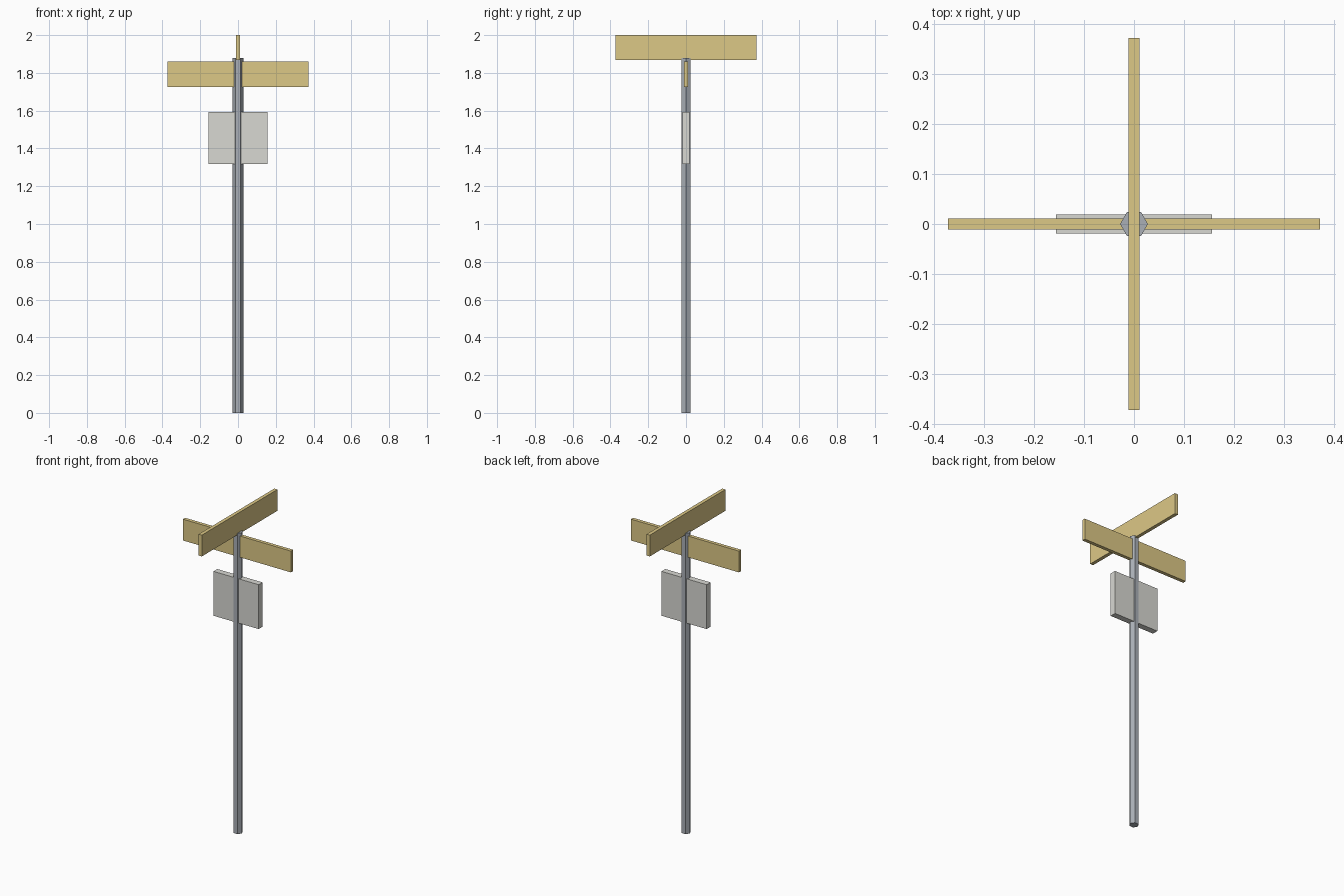
import bpy, math

if "Cube" in bpy.data.objects:
    bpy.data.objects.remove(bpy.data.objects["Cube"])


def material(name, color):
    m = bpy.data.materials.new(name)
    m.diffuse_color = color
    m.use_nodes = True
    m.node_tree.nodes["Principled BSDF"].inputs["Base Color"].default_value = m.diffuse_color
    return m


def box(name, half_x, half_y, z0, z1, mat=None):
    bpy.ops.mesh.primitive_cube_add(size=2, location=(0, 0, (z0 + z1) / 2))
    o = bpy.context.object
    o.name = name
    o.scale = (half_x, half_y, (z1 - z0) / 2)
    bpy.ops.object.transform_apply(location=False, rotation=False, scale=True)
    if mat:
        o.data.materials.append(mat)
    return o


yellow = material("blade_yellow", (0.72, 0.58, 0.24, 1))
pale = material("plate_pale_grey", (0.69, 0.69, 0.65, 1))
steel = material("pole_steel", (0.40, 0.43, 0.47, 1))

# Hexagonal pole with corners pointing along x
POLE_TOP = 1.878
bpy.ops.mesh.primitive_cylinder_add(vertices=6, radius=0.028, depth=POLE_TOP,
                                    location=(0, 0, POLE_TOP / 2),
                                    rotation=(0, 0, math.radians(30)))
pole = bpy.context.object
pole.name = "pole"
bpy.ops.object.transform_apply(location=False, rotation=True, scale=False)
pole.data.materials.append(steel)

# Make sure the corners (not the flats) face +x and -x
if max(v.co.x for v in pole.data.vertices) < 0.027:
    pole.rotation_euler.z = math.radians(30)

# Two crossed street blades
box("upper_street_blade", 0.011, 0.373, 1.867, 2.0, yellow)
box("lower_street_blade", 0.373, 0.011, 1.726, 1.859, yellow)

# Square sign plate through the pole
box("sign_plate", 0.156, 0.019, 1.317, 1.594, pale)
